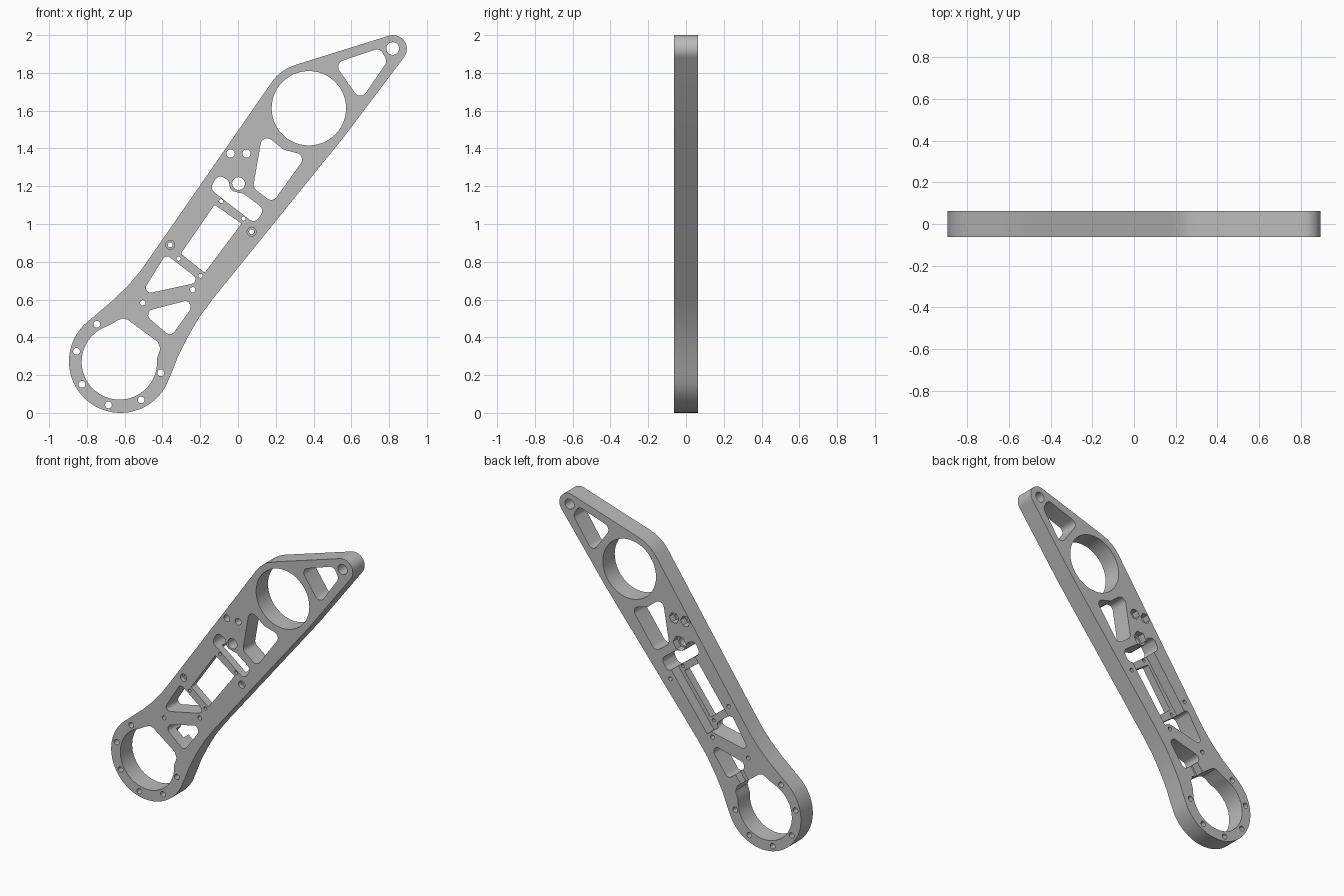
import bpy, bmesh, math
from mathutils import Vector

if "Cube" in bpy.data.objects:
    bpy.data.objects.remove(bpy.data.objects["Cube"])

T = 0.063  # half thickness of the plate


def arc(cx, cz, r, a0=0, a1=360, n=None):
    """Points on an arc; a full circle leaves out the repeated end point."""
    full = abs(a1 - a0) >= 360
    n = n or max(1, round(abs(a1 - a0) / 9))
    return [(cx + r * math.cos(math.radians(a0 + (a1 - a0) * i / n)),
             cz + r * math.sin(math.radians(a0 + (a1 - a0) * i / n)))
            for i in range(n if full else n + 1)]


def rounded(pts, r, seg=6):
    """Polygon with filleted corners."""
    out = []
    for i, p in enumerate(pts):
        p, a, b = Vector(p), Vector(pts[i - 1]), Vector(pts[(i + 1) % len(pts)])
        da, db = a - p, b - p
        half = da.angle(db) / 2
        t = min(r / math.tan(half), 0.45 * da.length, 0.45 * db.length)
        rad = t * math.tan(half)
        da.normalize()
        db.normalize()
        c = p + (da + db).normalized() * (rad / math.sin(half))
        s, e = p + da * t - c, p + db * t - c
        sweep = math.pi - 2 * half
        for k in range(seg + 1):
            f = k / seg
            q = (s * math.sin((1 - f) * sweep) + e * math.sin(f * sweep)) / math.sin(sweep)
            out.append(tuple(c + q))
    return out


def box(cx, cz, hu, hv):
    """Rectangle lined up with the plate's long axis."""
    u, v = Vector((0.597, 0.803)), Vector((0.803, -0.597))
    c = Vector((cx, cz))
    return [tuple(c + u * hu * a + v * hv * b) for a, b in ((1, 1), (1, -1), (-1, -1), (-1, 1))]


def prism(name, profiles, y0, y1):
    bm = bmesh.new()
    for pts in profiles:
        f = bm.faces.new([bm.verts.new((x, y0, z)) for x, z in pts])
        ext = bmesh.ops.extrude_face_region(bm, geom=[f], use_keep_orig=True)
        bmesh.ops.translate(bm, vec=(0, y1 - y0, 0),
                            verts=[g for g in ext["geom"] if isinstance(g, bmesh.types.BMVert)])
    bmesh.ops.recalc_face_normals(bm, faces=bm.faces)
    me = bpy.data.meshes.new(name)
    bm.to_mesh(me)
    bm.free()
    ob = bpy.data.objects.new(name, me)
    bpy.context.collection.objects.link(ob)
    return ob


def cut(target, name, profiles, y0, y1):
    cutter = prism(name, profiles, y0, y1)
    cutter.hide_render = True
    mod = target.modifiers.new(name, "BOOLEAN")
    mod.operation, mod.solver, mod.object = "DIFFERENCE", "EXACT", cutter
    bpy.context.view_layer.objects.active = target
    bpy.ops.object.modifier_apply(modifier=name)
    bpy.data.objects.remove(cutter)


# Outer outline: tip, big-hole shoulder, neck, motor ring, neck
outline = (arc(0.821, 1.927, 0.073, -36.5, 107.7)
           + arc(0.375, 1.613, 0.24, 107.7, 145)
           + [(-0.456, 0.837), (-0.52, 0.747), (-0.583, 0.673), (-0.662, 0.596)]
           + arc(-0.622, 0.273, 0.273, 131, 340, 40)
           + [(-0.345, 0.228), (-0.319, 0.297), (-0.266, 0.403), (-0.203, 0.509), (-0.129, 0.609)]
           + arc(0.375, 1.613, 0.24, -39.4, -36.5))
plate = prism("arm_plate", [outline], -T, T)

# Motor opening with its raised flat shoulder
motor = arc(-0.628, 0.27, 0.2, 110, 365) + [
    (-0.42, 0.312), (-0.411, 0.339), (-0.425, 0.376), (-0.583, 0.493),
    (-0.61, 0.501), (-0.641, 0.488), (-0.662, 0.474)]

# Lightening windows
windows = [
    rounded([(0.51, 1.85), (0.753, 1.932), (0.79, 1.86), (0.648, 1.653)], 0.035),
    rounded([(0.13, 1.484), (0.241, 1.394), (0.362, 1.362), (0.183, 1.113), (0.08, 1.192)], 0.035),
    rounded([(-0.15, 1.187), (-0.105, 1.26), (-0.05, 1.232), (-0.04, 1.176),
             (0.03, 1.16), (0.14, 1.078), (0.09, 1.0)], 0.035),
    rounded([(-0.124, 1.102), (0.019, 1.002), (-0.176, 0.742), (-0.303, 0.843)], 0.008),
    rounded([(-0.382, 0.84), (-0.192, 0.694), (-0.515, 0.625)], 0.025),
    rounded([(-0.509, 0.533), (-0.266, 0.596), (-0.245, 0.556), (-0.356, 0.403)], 0.03),
]

# Round holes grouped by radius
holes = {
    0.197: [(0.375, 1.613)],
    0.034: [(0.819, 1.929), (0.003, 1.214)],
    0.022: [(-0.039, 1.373), (0.045, 1.373)],
    0.018: [(-0.747, 0.469), (-0.855, 0.326), (-0.826, 0.151),
            (-0.686, 0.042), (-0.512, 0.069), (-0.409, 0.212)],
    0.014: [(-0.504, 0.583), (-0.24, 0.652)],
    0.013: [(0.072, 0.959), (-0.359, 0.89)],
    0.011: [(-0.089, 1.121), (0.03, 1.028), (-0.314, 0.816), (-0.198, 0.726)],
}
circles = [arc(x, z, r, n=48 if r > 0.1 else 20) for r, cs in holes.items() for x, z in cs]
cut(plate, "through_cuts", [motor] + windows + circles, -0.2, 0.2)

# Back side: hexagonal nut pockets, bracket recess, cable notch
nuts = [arc(x, z, r, n=6) for x, z, r in
        ((-0.039, 1.373, 0.036), (0.045, 1.373, 0.036), (0.003, 1.214, 0.05))]
cut(plate, "nut_pockets", nuts, 0.015, 0.2)
cut(plate, "bracket_recess", [box(-0.146, 0.922, 0.24, 0.11)], -0.01, 0.2)
cut(plate, "cable_notch", [box(-0.46, 0.44, 0.055, 0.035)], 0.01, 0.2)

# Front counterbores
cut(plate, "counterbores", [arc(x, z, 0.024, n=20) for x, z in holes[0.013]], -0.2, -0.035)

# Single grey finish
grey = bpy.data.materials.new("machined grey")
grey.diffuse_color = (0.5, 0.5, 0.5, 1)
grey.use_nodes = True
grey.node_tree.nodes["Principled BSDF"].inputs["Base Color"].default_value = grey.diffuse_color
plate.data.materials.clear()
plate.data.materials.append(grey)
for p in plate.data.polygons:
    p.material_index = 0

bpy.ops.object.select_all(action="DESELECT")
plate.select_set(True)
bpy.context.view_layer.objects.active = plate
bpy.ops.object.shade_smooth_by_angle(angle=math.radians(30))
